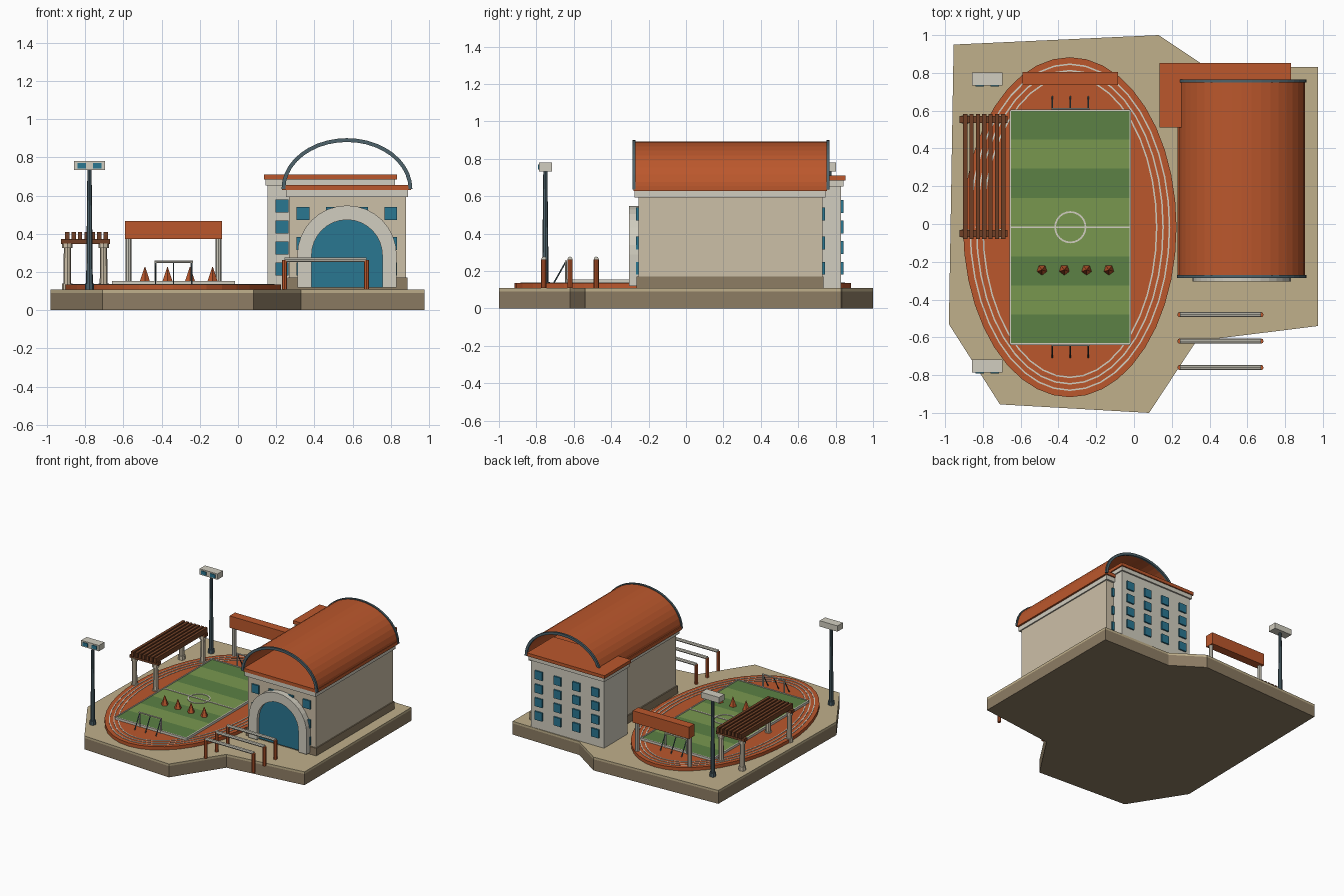
import bpy, bmesh
from math import sin, cos, pi
from mathutils import Vector

if "Cube" in bpy.data.objects:
    bpy.data.objects.remove(bpy.data.objects["Cube"])


def mat(name, r, g, b):
    m = bpy.data.materials.new(name)
    m.diffuse_color = [(c / 255) ** 2.2 for c in (r, g, b)] + [1]
    m.use_nodes = True
    m.node_tree.nodes["Principled BSDF"].inputs["Base Color"].default_value = m.diffuse_color
    return m


ORANGE = mat("terracotta", 186, 88, 48)
SAND = mat("sand", 190, 174, 138)
SOIL = mat("soil", 140, 124, 100)
WALL = mat("warm_wall", 203, 190, 166)
WHITE = mat("off_white", 208, 204, 190)
GLASS = mat("blue_glass", 46, 118, 144)
STEEL = mat("steel", 78, 98, 106)
WOOD = mat("wood", 112, 66, 42)
GRASS_A = mat("dark_grass", 92, 128, 70)
GRASS_B = mat("light_grass", 120, 150, 80)


def finish(name, bm, m):
    bmesh.ops.recalc_face_normals(bm, faces=bm.faces)
    me = bpy.data.meshes.new(name)
    bm.to_mesh(me)
    bm.free()
    me.materials.append(m)
    ob = bpy.data.objects.new(name, me)
    bpy.context.collection.objects.link(ob)
    return ob


def prism(name, pts, a, b, m, axis="z"):
    """Extrude an outline from a to b along z (xy outline) or y (xz outline)."""
    bm = bmesh.new()
    place = (lambda p: (p[0], p[1], a)) if axis == "z" else (lambda p: (p[0], a, p[1]))
    f = bm.faces.new([bm.verts.new(place(p)) for p in pts])
    new = bmesh.ops.extrude_face_region(bm, geom=[f])["geom"]
    vec = (0, 0, b - a) if axis == "z" else (0, b - a, 0)
    bmesh.ops.translate(bm, vec=vec, verts=[v for v in new if isinstance(v, bmesh.types.BMVert)])
    return finish(name, bm, m)


def box(name, x0, x1, y0, y1, z0, z1, m):
    return prism(name, [(x0, y0), (x1, y0), (x1, y1), (x0, y1)], z0, z1, m)


def rod(name, p, q, r, m, r2=None, n=8):
    p, q = Vector(p), Vector(q)
    bm = bmesh.new()
    bmesh.ops.create_cone(bm, cap_ends=True, segments=n, radius1=r,
                          radius2=r if r2 is None else r2, depth=(q - p).length)
    ob = finish(name, bm, m)
    ob.rotation_mode = "QUATERNION"
    ob.rotation_quaternion = (q - p).to_track_quat("Z", "Y")
    ob.location = (p + q) / 2
    return ob


def ellipse(cx, cy, rx, ry, n=40, a0=0, a1=2 * pi, closed=True):
    k = n if closed else n + 1
    return [(cx + rx * cos(a0 + (a1 - a0) * i / n), cy + ry * sin(a0 + (a1 - a0) * i / n))
            for i in range(k)]


def ring(name, cx, cy, rx, ry, w, z0, z1, m, n=40):
    bm = bmesh.new()
    loops = [[bm.verts.new((x, y, z)) for x, y in ellipse(cx, cy, rx - d, ry - d, n)]
             for d, z in ((0, z0), (0, z1), (w, z1), (w, z0))]
    for k in range(4):
        a, b = loops[k], loops[(k + 1) % 4]
        for i in range(n):
            j = (i + 1) % n
            bm.faces.new((a[i], a[j], b[j], b[i]))
    return finish(name, bm, m)


# Ground slab
plot = [(-.955, .95), (.13, 1), (.37, .84), (.975, .83), (.975, -.54), (.33, -.62),
        (.08, -1), (-.71, -.955), (-.98, -.53)]
prism("ground_base", plot, 0, .09, SOIL)
prism("ground_top", plot, .09, .108, SAND)

# Running track and lane lines
CX, CY = -.34, -.017
prism("track", ellipse(CX, CY, .565, .9), .108, .135, ORANGE)
for i in range(3):
    ring(f"lane_line_{i}", CX, CY, .532 - .034 * i, .867 - .034 * i, .008, .133, .138, WHITE)

# Striped pitch with markings
FX0, FX1, FY0, FY1 = -.655, -.02, -.635, .602
step = (FY1 - FY0) / 8
for i in range(8):
    light = i in (1, 3, 4, 6)
    box(f"pitch_stripe_{i}", FX0, FX1, FY0 + i * step, FY0 + (i + 1) * step, .13, .15,
        GRASS_B if light else GRASS_A)
for i, y in enumerate((FY0, CY, FY1)):
    box(f"pitch_cross_line_{i}", FX0, FX1, y - .005, y + .005, .135, .154, WHITE)
for i, x in enumerate((FX0, FX1)):
    box(f"pitch_side_line_{i}", x - .005, x + .005, FY0, FY1, .135, .154, WHITE)
ring("centre_circle", -.337, CY, .085, .085, .009, .149, .154, WHITE, 24)

# Goals
for y, s, tag in ((-.642, -1, "front"), (.609, 1, "back")):
    for i, x in enumerate((-.432, -.337, -.242)):
        if i != 1:
            rod(f"{tag}_goal_post_{i}", (x, y, .135), (x, y, .255), .006, WHITE, n=6)
        rod(f"{tag}_goal_stay_{i}", (x, y, .25), (x, y + s * .065, .135), .004, STEEL, n=6)
    rod(f"{tag}_goal_bar", (-.438, y, .253), (-.236, y, .253), .006, WHITE, n=6)

# Training cones
for i in range(4):
    x = -.487 + .118 * i
    rod(f"cone_{i}", (x, -.243, .15), (x, -.243, .225), .028, ORANGE, .002, 5)

# Floodlights
for y, tag in ((-.752, "front"), (.767, "back")):
    x = -.777
    rod(f"{tag}_light_base", (x, y, .108), (x, y, .14), .024, STEEL)
    rod(f"{tag}_light_pole", (x, y, .108), (x, y, .735), .018, STEEL, .011)
    box(f"{tag}_light_head", x - .08, x + .08, y - .035, y + .035, .733, .78, WHITE)
    for i, dx in enumerate((-.04, .04)):
        box(f"{tag}_lamp_{i}", x + dx - .022, x + dx + .022, y - .04, y - .03, .742, .77, GLASS)

# Pergola
for j, y in enumerate((-.05, .553)):
    for i, x in enumerate((-.893, -.703)):
        rod(f"pergola_column_{j}{i}", (x, y, .108), (x, y, .345), .021, WALL, .018)
        rod(f"pergola_foot_{j}{i}", (x, y, .108), (x, y, .14), .028, WALL)
        rod(f"pergola_capital_{j}{i}", (x, y, .325), (x, y, .35), .027, WALL)
    box(f"pergola_beam_{j}", -.925, -.67, y - .018, y + .018, .347, .372, WOOD)
for i in range(7):
    x = -.893 + .0335 * i
    box(f"pergola_slat_{i}", x - .011, x + .011, -.08, .583, .368, .408, WOOD)

# Scoreboard on two posts
box("scoreboard", -.59, -.085, .735, .805, .372, .468, ORANGE)
for i, x in enumerate((-.573, -.102)):
    rod(f"scoreboard_post_{i}", (x, .77, .108), (x, .77, .375), .016, WHITE)

# Exercise bars
for j, y in enumerate((-.48, -.62, -.76)):
    for i, x in enumerate((.243, .672)):
        rod(f"bar_post_{j}{i}", (x, y, .108), (x, y, .262), .014, ORANGE)
    rod(f"bar_{j}", (.243, y, .264), (.672, y, .264), .013, WHITE)

# Main hall body
HX = .57
box("hall_plinth", .258, .888, -.265, .735, .108, .17, SOIL)
box("hall_walls", .268, .88, -.255, .73, .108, .6, WALL)
box("hall_cornice", .25, .89, -.275, .745, .592, .628, WHITE)
box("hall_eave", .23, .905, -.28, .755, .628, .655, ORANGE)


def window(name, x, y, z):
    box(name, x - .033, x + .033, y - .009, y + .009, z - .034, z + .034, GLASS)


for tag, y in (("front", -.258), ("back", .733)):
    for j, z in enumerate((.505, .35, .215)):
        for i, x in enumerate((.34, .493, .647, .8)):
            if j == 0 or i in (0, 3):
                window(f"hall_{tag}_window_{j}{i}", x, y, z)


# Open barrel roof with steel end ribs
def vault(name, r0, h0, t, y0, y1, m):
    outer = ellipse(HX, .635, r0, h0, 20, 0, pi, False)
    inner = ellipse(HX, .635, r0 - t, h0 - t, 20, 0, pi, False)
    prism(name, outer + inner[::-1], y0, y1, m, "y")


vault("barrel_roof", .334, .258, .009, -.275, .755, ORANGE)
vault("front_roof_rib", .342, .265, .02, -.286, -.27, STEEL)
vault("back_roof_rib", .342, .265, .02, .75, .766, STEEL)


# Arched entrance
def arch(r):
    return [(HX + r, .12)] + ellipse(HX, .288, r, r, 16, 0, pi, False) + [(HX - r, .12)]


prism("entrance_arch", arch(.26) + arch(.185)[::-1], -.305, -.255, WHITE, "y")
prism("entrance_glass", arch(.187), -.278, -.25, GLASS, "y")

# Rear annex
box("annex_walls", .155, .812, .53, .83, .108, .66, WHITE)
box("annex_cornice", .145, .822, .52, .842, .652, .686, WHITE)
box("annex_roof", .135, .832, .51, .852, .684, .71, ORANGE)
for j, z in enumerate((.545, .435, .325, .215)):
    for i in range(4):
        window(f"annex_back_window_{j}{i}", .23 + .169 * i, .833, z)
    window(f"annex_front_window_{j}", .23, .527, z)
